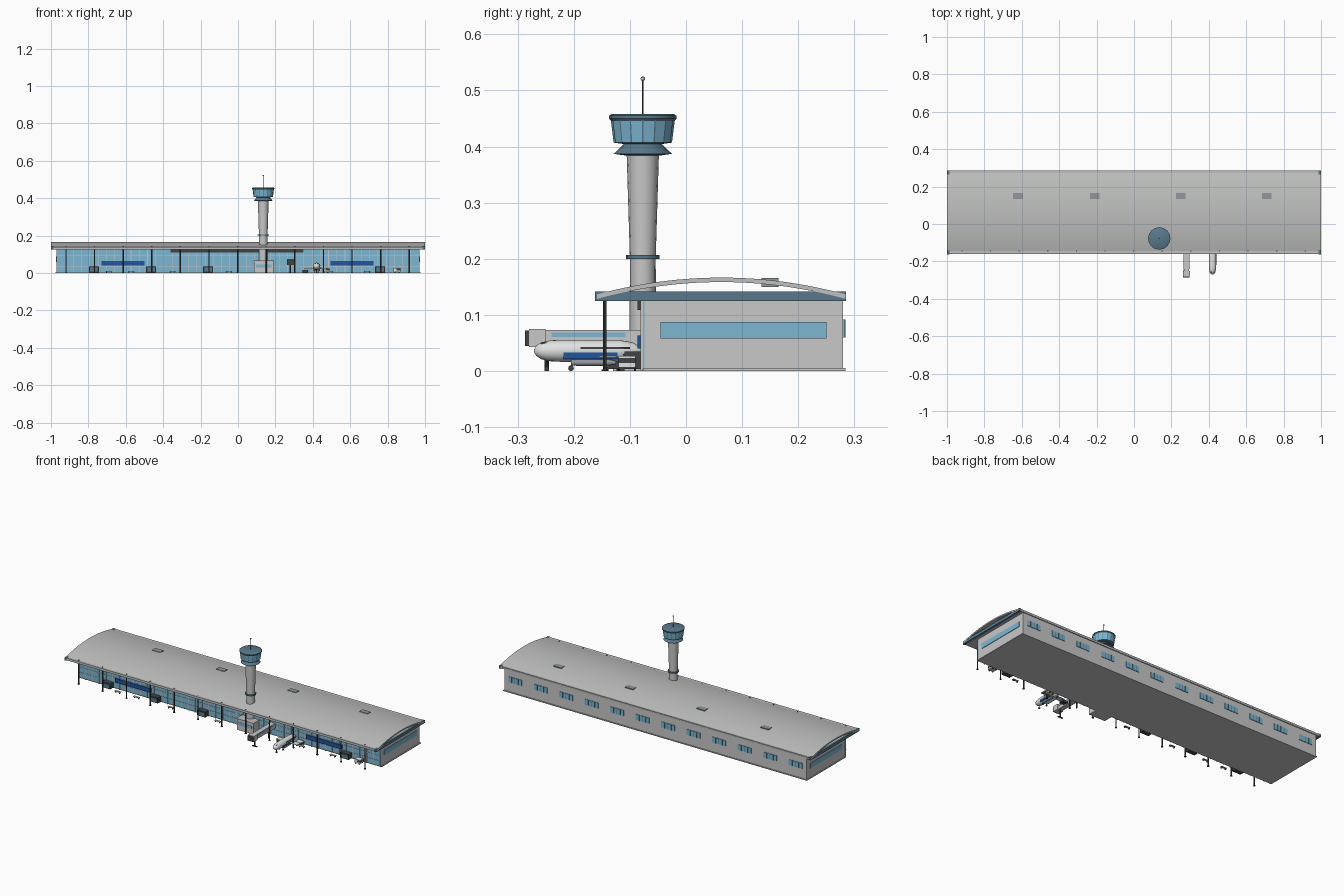
import bpy, math
from mathutils import Vector

cube = bpy.data.objects.get("Cube")
if cube:
    bpy.data.objects.remove(cube, do_unlink=True)


def material(name, r, g, b):
    m = bpy.data.materials.new(name)
    m.use_nodes = True
    m.diffuse_color = (r, g, b, 1)
    m.node_tree.nodes["Principled BSDF"].inputs["Base Color"].default_value = (r, g, b, 1)
    return m


WALL = material("wall grey", .57, .58, .57)
ROOF = material("roof grey", .52, .53, .52)
GLASS = material("window blue", .2, .47, .65)
STEEL = material("steel blue", .1, .19, .26)
DARK = material("dark grey", .05, .055, .06)
BLUE = material("strong blue", .015, .09, .34)
WHITE = material("white paint", .75, .76, .76)
SKY = material("skylight grey", .28, .31, .33)


def mesh_object(name, verts, faces, mat):
    me = bpy.data.meshes.new(name)
    me.from_pydata(verts, [], faces)
    me.materials.append(mat)
    ob = bpy.data.objects.new(name, me)
    bpy.context.scene.collection.objects.link(ob)
    return ob


def box(name, mat, x, y, z):
    """Box from (min, max) pairs."""
    v = [(a, b, c) for a in x for b in y for c in z]
    f = [(0, 1, 3, 2), (4, 6, 7, 5), (0, 4, 5, 1), (2, 3, 7, 6), (0, 2, 6, 4), (1, 5, 7, 3)]
    return mesh_object(name, v, f, mat)


def lathe(name, mat, origin, profile, n=16, axis="z", smooth=True):
    """Capped solid of revolution; profile holds (radius, distance) pairs."""
    o = Vector(origin)
    turn = {"z": lambda a, b, h: (a, b, h), "y": lambda a, b, h: (b, h, a),
            "x": lambda a, b, h: (h, a, b)}[axis]
    v, f = [], []
    for r, h in profile:
        for i in range(n):
            t = math.tau * i / n
            v.append(o + Vector(turn(r * math.cos(t), r * math.sin(t), h)))
    for k in range(len(profile) - 1):
        for i in range(n):
            j = (i + 1) % n
            f.append((k * n + i, k * n + j, k * n + n + j, k * n + n + i))
    f += [tuple(reversed(range(n))), tuple(range(len(v) - n, len(v)))]
    ob = mesh_object(name, v, f, mat)
    if smooth:
        bpy.ops.object.select_all(action="DESELECT")
        ob.select_set(True)
        bpy.context.view_layer.objects.active = ob
        bpy.ops.object.shade_smooth_by_angle(angle=math.radians(35))
    return ob


def mid(c, w):
    return (c - w / 2, c + w / 2)


# Terminal hall
box("hall", WALL, (-.97, .97), (-.074, .28), (.002, .13))
box("hall_base", WALL, (-.975, .975), (-.076, .284), (0, .005))
for s in (-1, 1):
    box("end_window", GLASS, mid(s * .97, .006), (-.045, .25), (.058, .087))
for i in range(12):
    x = -.9 + i * 1.8 / 11
    box("back_window", GLASS, mid(x, .085), mid(.28, .006), (.06, .092))
    for k in (-1, 0, 1):
        box("back_window_bar", STEEL, mid(x + k * .021, .002), mid(.28, .009), (.06, .092))

# Glazed front
box("front_glass", GLASS, (-.968, .968), (-.078, -.073), (.004, .128))
for i in range(45):
    box("mullion", WALL, mid(-.968 + i * .044, .003), (-.081, -.077), (0, .128))
for z in (.003, .034, .064, .094, .126):
    box("transom", WALL, (-.97, .97), (-.08, -.077), mid(z, .002))
box("sign_band", DARK, (-.36, .35), (-.086, -.078), (.109, .125))
for c in (-.615, .61):
    box("blue_panel", BLUE, mid(c, .23), (-.086, -.078), (.04, .063))

# Roof slab, end beams and arched shell
box("roof_slab", ROOF, (-.99, .99), (-.16, .284), (.127, .14))
for s in (-1, 1):
    box("end_beam", STEEL, mid(s * .993, .012), (-.162, .285), (.125, .1415))
N, HALF, CY = 28, .222, .063
verts, faces = [], []
for x in (-1, 1):
    for off in (0, -.008):
        for i in range(N + 1):
            u = -1 + 2 * i / N
            verts.append((x, CY + HALF * u, .1665 + off - .030 * u * u))
M = N + 1
for i in range(N):
    faces += [(i, 2 * M + i, 2 * M + i + 1, i + 1), (M + i, M + i + 1, 3 * M + i + 1, 3 * M + i),
              (i, i + 1, M + i + 1, M + i), (2 * M + i, 3 * M + i, 3 * M + i + 1, 2 * M + i + 1)]
faces += [(0, M, 3 * M, 2 * M), (N, 2 * M + N, 3 * M + N, M + N)]
shell = mesh_object("roof_shell", verts, faces, ROOF)
bpy.context.view_layer.objects.active = shell
shell.select_set(True)
bpy.ops.object.shade_smooth_by_angle(angle=math.radians(30))
for x in (-.62, -.21, .25, .71):
    box("skylight", SKY, mid(x, .052), mid(.15, .03), (.15, .1655))

# Canopy columns
for i in range(13):
    x = -.92 + i * .153
    lathe("canopy_column", DARK, (x, -.145, 0), [(.0035, 0), (.0035, .142)], 10)
    lathe("column_foot", DARK, (x, -.145, 0), [(.006, 0), (.006, .003)], 10)

# Control tower
T = (.135, -.077, 0)
box("tower_annex", WALL, (.085, .19), (-.13, -.07), (0, .062))
box("annex_roof", ROOF, (.082, .193), (-.133, -.07), (.062, .066))
box("annex_window", GLASS, (.095, .18), (-.132, -.129), (.03, .046))
lathe("tower_shaft", WALL, T, [(.024, 0), (.023, .2), (.029, .395)], 16)
lathe("tower_ring", STEEL, T, [(.03, .2), (.03, .207)], 16)
lathe("cab_skirt", STEEL, T, [(.03, .384), (.052, .387), (.03, .408)], 16)
lathe("cab_floor", STEEL, T, [(.03, .404), (.052, .407)], 16)
lathe("cab_glass", GLASS, T, [(.052, .407), (.057, .447)], 16, smooth=False)
for i in range(16):
    t = math.tau * i / 16
    d = Vector((math.cos(t), math.sin(t), 0))
    e = Vector((-d.y, d.x, 0)) * .0012
    a, b = Vector(T) + d * .0525 + Vector((0, 0, .407)), Vector(T) + d * .0577 + Vector((0, 0, .447))
    mesh_object("cab_mullion", [a - e, a + e, b + e, b - e], [(0, 1, 2, 3)], STEEL)
lathe("cab_roof", STEEL, T, [(.057, .446), (.06, .45), (.06, .455), (.055, .458)], 16)
lathe("mast", DARK, T, [(.0015, .455), (.001, .52)], 8)
lathe("mast_ball", WALL, T, [(.001, .517), (.0035, .5185), (.0043, .521), (.0035, .5235), (.001, .525)], 10)

# Passenger bridge
B = .28
box("bridge_tunnel", WALL, mid(B, .028), (-.255, -.075), (.045, .073))
box("bridge_cab", WALL, mid(B, .038), (-.28, -.25), (.043, .075))
box("bridge_mouth", DARK, mid(B, .034), (-.287, -.279), (.045, .072))
box("bridge_window", GLASS, mid(B, .031), (-.24, -.108), (.061, .069))
for y in (-.248, -.12):
    lathe("bridge_leg", DARK, (B, y, 0), [(.004, 0), (.004, .046)], 10)
box("bridge_foot", DARK, mid(B, .03), mid(-.248, .008), (0, .004))

# Parked aircraft
A = (.42, 0, .036)
lathe("fuselage", WHITE, A, [(.002, -.271), (.009, -.267), (.015, -.258), (.0185, -.243),
                             (.0195, -.225), (.0195, -.12), (.015, -.095), (.006, -.08)], 20, "y")
for s in (-1, 1):
    box("aircraft_stripe", BLUE, mid(.42 + s * .0177, .005), (-.218, -.122), (.021, .033))
    box("aircraft_windows", DARK, mid(.42 + s * .0185, .003), (-.188, -.1), (.039, .043))
    box("wing", WHITE, mid(.42 + s * .04, .055), (-.155, -.125), (.025, .028))
    lathe("main_wheel", DARK, (.42 + s * .012, -.205, .005), [(.005, -.002), (.005, .002)], 12, "x")
    lathe("engine", SKY, (.42 + s * .012, 0, .015), [(.005, -.205), (.006, -.19), (.006, -.14), (.003, -.125)], 12, "y")
box("cockpit_window", DARK, mid(.42, .018), (-.258, -.249), (.045, .0505))
lathe("nose_leg", DARK, (.42, -.248, 0), [(.0025, 0), (.0025, .025)], 8)
lathe("nose_wheel", DARK, (.42, -.248, .004), [(.004, -.004), (.004, .004)], 12, "x")


# Ground equipment
def wheels(x, y, dx, dy):
    for sx in (-1, 1):
        for sy in (-1, 1):
            lathe("cart_wheel", DARK, (x + sx * dx, y + sy * dy, .004), [(.004, -.0015), (.004, .0015)], 10, "y")


for x in (-.77, -.465, -.16, .76):
    box("entrance_frame", DARK, mid(x, .054), (-.11, -.078), (.004, .035))
    box("entrance_glass", STEEL, mid(x, .04), (-.112, -.109), (.008, .03))
for x in (-.69, -.57, -.35, -.05, .36, .49, .69):
    box("bench_seat", WALL, mid(x, .035), mid(-.115, .012), (.007, .01))
    for s in (-1, 1):
        box("bench_leg", DARK, mid(x + s * .013, .003), mid(-.115, .01), (0, .007))
for x in (.47, .85):
    box("service_truck", WHITE, mid(x, .035), mid(-.105, .03), (.006, .027))
    box("truck_window", DARK, mid(x + .008, .02), mid(-.105, .032), (.014, .023))
    wheels(x, -.105, .011, .014)
box("tug", DARK, mid(.36, .03), mid(-.13, .02), (.004, .016))
wheels(.36, -.13, .01, .01)
